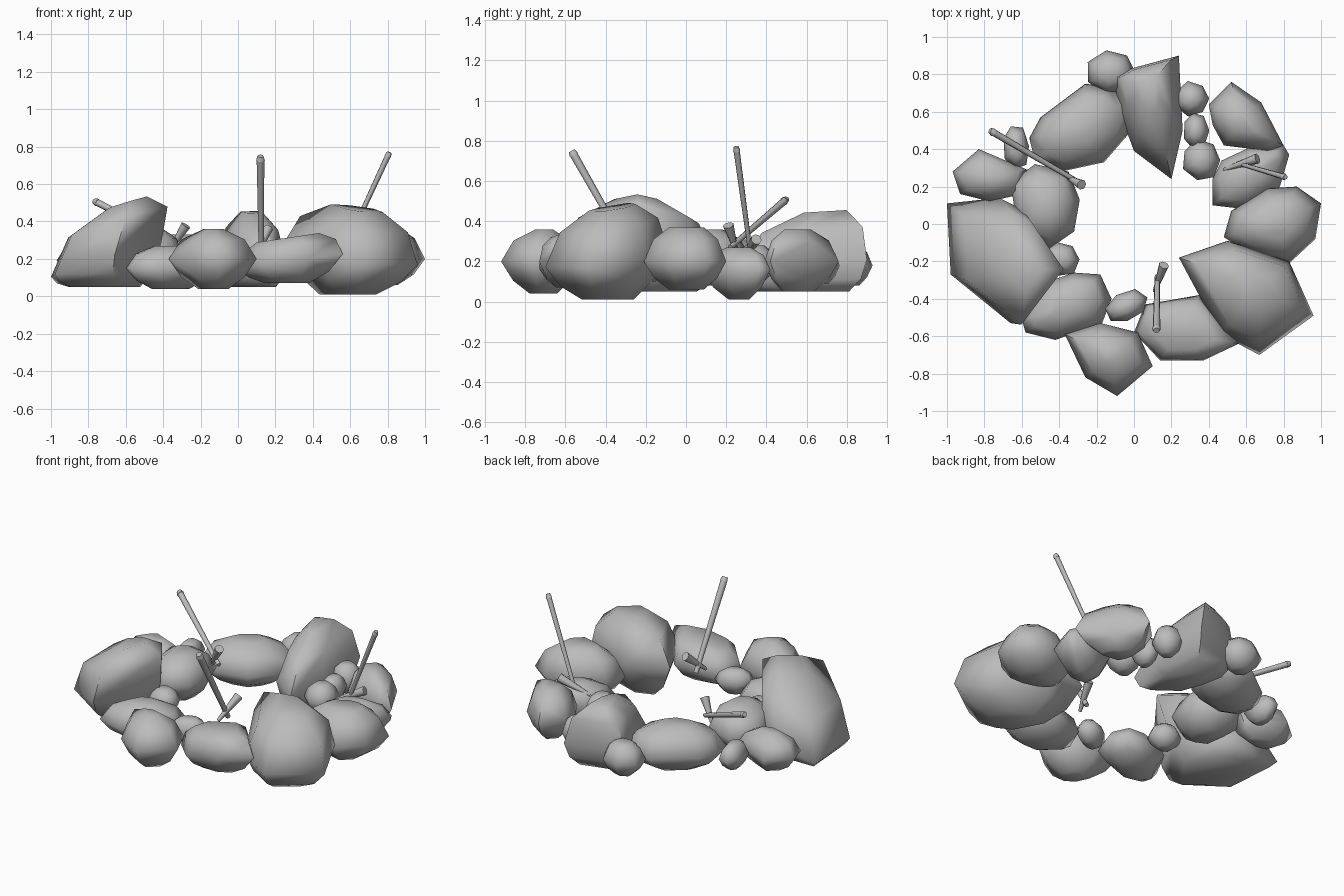
import bpy
import bmesh
import random
from math import cos, sin, tau, radians
from mathutils import Vector

if "Cube" in bpy.data.objects:
    bpy.data.objects.remove(bpy.data.objects["Cube"], do_unlink=True)

random.seed(4)

# One plain grey for stones and sticks
grey = bpy.data.materials.new("stone grey")
grey.use_nodes = True
grey.diffuse_color = (0.5, 0.5, 0.5, 1)
grey.node_tree.nodes["Principled BSDF"].inputs["Base Color"].default_value = grey.diffuse_color


def finish(bm, name, angle):
    """Turn a bmesh into a shaded object with the grey material."""
    bmesh.ops.recalc_face_normals(bm, faces=bm.faces)
    mesh = bpy.data.meshes.new(name)
    bm.to_mesh(mesh)
    bm.free()
    mesh.materials.append(grey)
    obj = bpy.data.objects.new(name, mesh)
    bpy.context.collection.objects.link(obj)
    bpy.ops.object.select_all(action="DESELECT")
    bpy.context.view_layer.objects.active = obj
    obj.select_set(True)
    bpy.ops.object.shade_smooth_by_angle(angle=radians(angle))


def stone(name, outline, low, mid, high, flat=0.35, shoulder=0.77, base=0.42,
          lean=(0, 0), peak=(0, 0)):
    """Hull of stacked rings: outline in hundredths, lean tilts it, peak shifts its top."""
    points = [Vector((x, y)) / 100 for x, y in zip(outline[::2], outline[1::2])]
    centre = sum(points, Vector((0, 0))) / len(points)
    # Each ring: height, scale, share of the lean, share of the peak shift
    rings = [(low, base, 0, 0),
             (low + (mid - low) * 0.4, (base + 1.1) / 2, 0.5, 0),
             (mid, 1, 1, 0),
             (mid + (high - mid) * 0.65, shoulder, 1, 0.5),
             (high, flat, 1, 1)]
    bm = bmesh.new()
    for z, scale, tilt, shift in rings:
        for p in points:
            offset = (p - centre) * scale
            spot = centre + offset + Vector(peak) * shift
            bm.verts.new((spot.x, spot.y, z + tilt * offset.dot(Vector(lean))))
    hull = bmesh.ops.convex_hull(bm, input=bm.verts)
    spare = set(hull["geom_interior"]) | set(hull["geom_unused"])
    bmesh.ops.delete(bm, geom=[v for v in spare if isinstance(v, bmesh.types.BMVert)], context="VERTS")
    bmesh.ops.dissolve_limit(bm, angle_limit=radians(3), verts=bm.verts, edges=bm.edges)
    finish(bm, name, 70)


def pebble(name, x, y, wide, deep, low, high, turn=0.0):
    """Small stone with an uneven oval outline."""
    outline = []
    for i in range(7):
        a = tau * i / 7
        u = wide * cos(a) * random.uniform(0.95, 1.1)
        v = deep * sin(a) * random.uniform(0.95, 1.1)
        outline += [x + u * cos(turn) - v * sin(turn), y + u * sin(turn) + v * cos(turn)]
    stone(name, outline, low, (low + high) / 2, high, flat=0.42)


def rod(bm, start, end, r_start, r_end):
    """Tapered stick between two points."""
    start, end = Vector(start), Vector(end)
    axis = end - start
    made = bmesh.ops.create_cone(bm, cap_ends=True, segments=7, radius1=r_start,
                                 radius2=r_end, depth=axis.length)
    turn = axis.to_track_quat("Z", "Y").to_matrix().to_4x4()
    turn.translation = (start + end) / 2
    bmesh.ops.transform(bm, matrix=turn, verts=made["verts"])


def stick(name, foot, tip, fork_start, fork_end, thick):
    """Long stick with a blunt tip and a short flared fork at its foot."""
    bm = bmesh.new()
    foot, tip = Vector(foot), Vector(tip)
    neck = foot.lerp(tip, 0.96)
    rod(bm, foot, neck, thick * 0.7, thick)
    rod(bm, neck, tip, thick * 1.15, thick * 0.8)
    rod(bm, fork_start, fork_end, 0.01, 0.028)
    finish(bm, name, 60)


# Large stones on the left side
stone("left_slab", (-100, 11, -72, 14, -60, 8, -41, -20, -66, -53, -98, -27),
      low=0.05, mid=0.19, high=0.5, shoulder=0.9, base=0.65, lean=(0.3, -0.02), peak=(0.13, -0.1))
stone("left_inner_stone", (-66, 22, -53, 32, -35, 28, -29, 13, -32, -4, -45, -13, -62, -5),
      low=0.08, mid=0.22, high=0.36)
stone("left_back_stone", (-97, 28, -83, 40, -66, 33, -57, 29, -60, 16, -77, 12, -93, 16),
      low=0.08, mid=0.19, high=0.31)

# Stones along the back
stone("back_left_stone", (-56, 46, -50, 57, -26, 75, -13, 73, -3, 66, -3, 48, -16, 33, -39, 28, -53, 34),
      low=0.06, mid=0.18, high=0.33)
stone("back_tall_stone", (-11, 78, -2, 83, 24, 90, 26, 50, 20, 24, 0, 39, -7, 58),
      low=0.05, mid=0.19, high=0.45, flat=0.32, shoulder=0.76, base=0.7,
      lean=(0, 0.06), peak=(0, 0.1))
stone("back_right_stone", (40, 64, 52, 76, 68, 65, 80, 42, 72, 39, 48, 42, 42, 53),
      low=0.05, mid=0.2, high=0.36)

# Stones on the right side
stone("right_low_stone", (42, 24, 47, 34, 62, 41, 80, 42, 83, 37, 78, 20, 59, 8, 42, 10),
      low=0.01, mid=0.16, high=0.27, base=0.3)
stone("right_stone", (48, -7, 52, 7, 71, 19, 87, 20, 100, 11, 97, -8, 83, -21, 60, -15),
      low=0.06, mid=0.2, high=0.37, flat=0.42, shoulder=0.78)
stone("right_boulder", (24, -18, 50, -9, 83, -20, 96, -49, 67, -70, 46, -59, 38, -44),
      low=0.01, mid=0.22, high=0.47, flat=0.38, shoulder=0.8, lean=(-0.1, 0.12), peak=(0.05, 0.02))

# Stones along the front
stone("front_long_stone", (0, -58, 6, -43, 35, -38, 56, -64, 37, -73, 14, -73),
      low=0.07, mid=0.18, high=0.31, flat=0.6, shoulder=0.88, lean=(0.15, 0))
stone("front_stone", (-37, -59, -18, -53, 2, -58, 10, -76, -9, -92, -26, -82),
      low=0.04, mid=0.2, high=0.36, flat=0.22, shoulder=0.72, base=0.35)
stone("front_left_stone", (-60, -51, -50, -32, -32, -26, -18, -27, -12, -40, -17, -53, -42, -62, -58, -58),
      low=0.04, mid=0.15, high=0.27)

# Small stones filling the gaps
pebble("back_pebble", -12, 81, 13, 12, 0.08, 0.28)
pebble("left_back_pebble", -63, 41, 7, 12, 0.1, 0.26, 0.1)
pebble("back_right_pebble_outer", 31, 67, 9, 9, 0.09, 0.27)
pebble("back_right_pebble_middle", 33, 50, 7, 10, 0.09, 0.26)
pebble("back_right_pebble_inner", 36, 34, 10, 11, 0.1, 0.28)
pebble("left_pebble", -39, -19, 10, 9, 0.1, 0.25)
pebble("front_pebble", -4, -44, 12, 8, 0.1, 0.25, 0.4)

# Forked sticks leaning out of the ring
stick("front_stick", (0.125, -0.28, 0.24), (0.12, -0.57, 0.75),
      (0.11, -0.36, 0.24), (0.16, -0.22, 0.36), 0.021)
stick("right_stick", (0.57, 0.32, 0.25), (0.81, 0.25, 0.77),
      (0.48, 0.29, 0.22), (0.66, 0.35, 0.31), 0.016)
stick("left_stick", (-0.29, 0.22, 0.27), (-0.77, 0.5, 0.51),
      (-0.36, 0.25, 0.25), (-0.28, 0.21, 0.38), 0.019)
